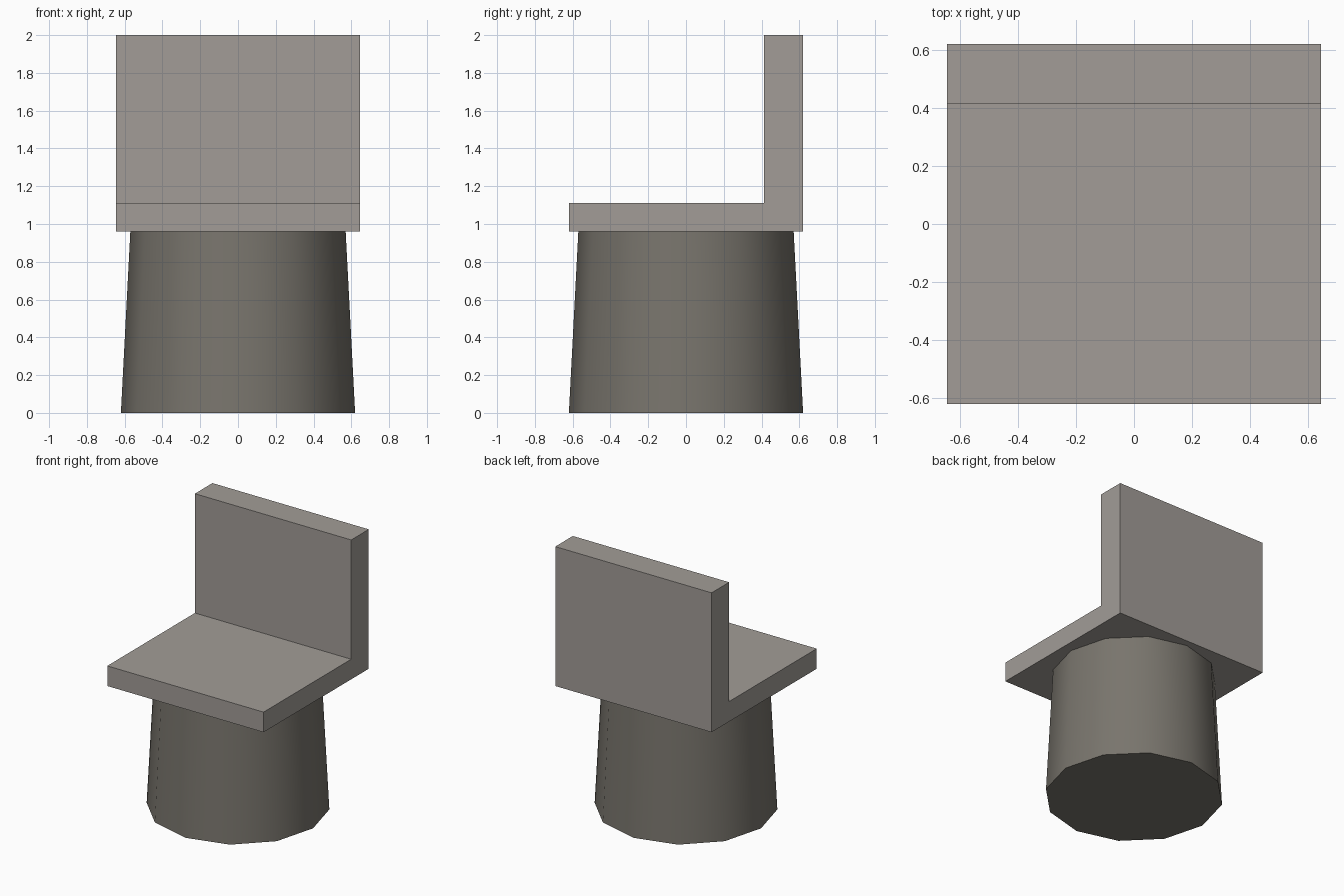
import bpy
import bmesh
import math

cube = bpy.data.objects.get("Cube")
if cube:
    bpy.data.objects.remove(cube, do_unlink=True)


def make_material(name, rgb):
    mat = bpy.data.materials.new(name)
    mat.use_nodes = True
    color = (*rgb, 1.0)
    mat.diffuse_color = color
    mat.node_tree.nodes["Principled BSDF"].inputs["Base Color"].default_value = color
    return mat


def add_object(name, bm, mat):
    bmesh.ops.recalc_face_normals(bm, faces=bm.faces)
    mesh = bpy.data.meshes.new(name)
    bm.to_mesh(mesh)
    bm.free()
    mesh.materials.append(mat)
    obj = bpy.data.objects.new(name, mesh)
    bpy.context.collection.objects.link(obj)
    return obj


seat_grey = make_material("warm_grey", (0.36, 0.335, 0.31))
base_grey = make_material("dark_warm_grey", (0.19, 0.177, 0.152))

# Seat and backrest: one L-shaped side profile extruded across the width
half_width = 0.645
seat_bottom, seat_top, back_top = 0.96, 1.11, 2.0
front, back_front, back = -0.62, 0.413, 0.62
profile = [(front, seat_bottom), (back, seat_bottom), (back, back_top),
           (back_front, back_top), (back_front, seat_top), (front, seat_top)]
bm = bmesh.new()
side = bm.faces.new([bm.verts.new((-half_width, y, z)) for y, z in profile])
extruded = bmesh.ops.extrude_face_region(bm, geom=[side], use_keep_orig=True)
verts = [g for g in extruded["geom"] if isinstance(g, bmesh.types.BMVert)]
bmesh.ops.translate(bm, verts=verts, vec=(2 * half_width, 0, 0))
add_object("seat_and_backrest", bm, seat_grey)

# Pedestal: tapered twelve-sided drum with smooth sides and flat caps
bm = bmesh.new()
bmesh.ops.create_cone(bm, cap_ends=True, segments=12,
                      radius1=0.62, radius2=0.57, depth=seat_bottom)
bmesh.ops.translate(bm, verts=bm.verts, vec=(0, 0, seat_bottom / 2))
pedestal = add_object("pedestal", bm, base_grey)
bpy.ops.object.select_all(action="DESELECT")
pedestal.select_set(True)
bpy.context.view_layer.objects.active = pedestal
bpy.ops.object.shade_smooth_by_angle(angle=math.radians(40))
